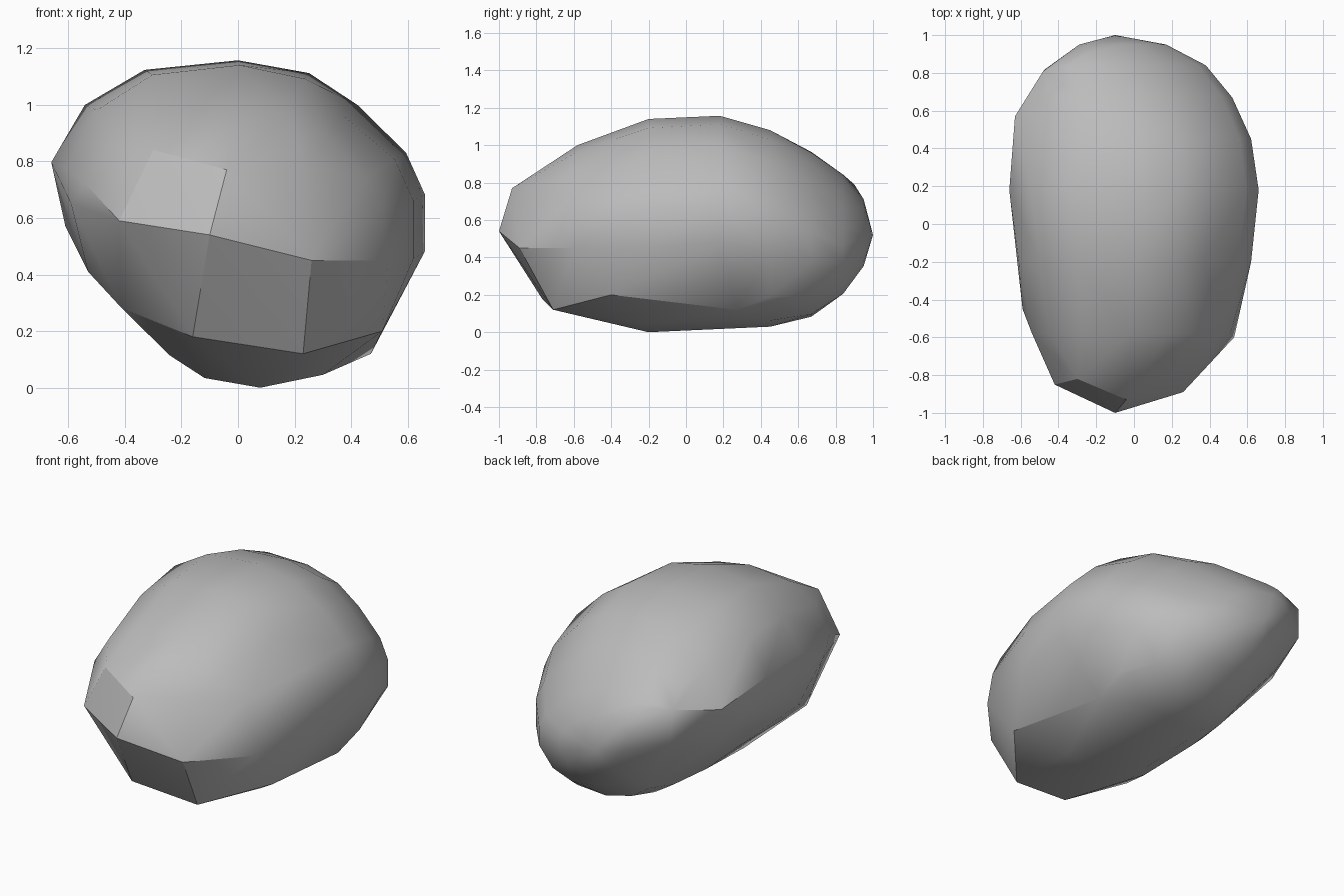
import bpy
import bmesh
import math
from mathutils import Vector

cube = bpy.data.objects.get("Cube")
if cube:
    bpy.data.objects.remove(cube, do_unlink=True)


def make_material(name, colour):
    mat = bpy.data.materials.new(name)
    mat.use_nodes = True
    mat.diffuse_color = colour
    bsdf = mat.node_tree.nodes["Principled BSDF"]
    bsdf.inputs["Base Color"].default_value = colour
    bsdf.inputs["Roughness"].default_value = 0.8
    return mat


# Cross-section of the stone as fractions of its width and height
section = [
    (0, .68), (.09, .86), (.25, .97), (.5, 1), (.69, .96), (.82, .86),
    (.95, .71), (1, .58), (1, .4), (.89, .17), (.74, .04), (.56, 0),
    (.4, .03), (.3, .1), (.1, .36),
]

# Stations along the stone: y, left limit, right limit, bottom, top, tilt
stations = [
    (-.58, -.54, .51, .13, 1.0, 0),
    (-.2, -.61, .62, 0, 1.14, 0),
    (.18, -.66, .66, .03, 1.157, 0),
    (.45, -.6, .62, .03, 1.08, .04),
    (.67, -.54, .52, .09, .96, .12),
    (.84, -.44, .38, .23, .81, .2),
    (.95, -.29, .17, .37, .69, .12),
]

# Corners of the broken front end
front_corners = [
    (-.1, -1, .54), (-.42, -.85, .59), (.26, -.89, .45), (.53, -.6, .45),
    (-.04, -.93, .77), (-.3, -.82, .84), (-.16, -.77, .18),
    (.23, -.71, .12), (-.59, -.45, .65), (-.41, -.55, .28),
    (.23, -.77, .78), (.51, -.4, .2),
]

# Knobs on the back rim and along both lower flanks, and the back tip
back_corners = [
    (-.63, .57, .74), (-.48, .81, .79), (-.47, .82, .6), (-.26, .9, .79),
    (-.61, .43, .57), (-.53, -.3, .41), (-.41, .1, .28),
    (.47, .27, .12), (.46, .5, .18), (-.1, 1, .52),
]

points = [Vector(p) for p in front_corners + back_corners]
for y, x_min, x_max, z_min, z_max, tilt in stations:
    for u, v in section:
        points.append(Vector((x_min + u * (x_max - x_min), y,
                              z_min + v * (z_max - z_min) + tilt * (.5 - u))))

# Wrap the sections and corners in one faceted shell
bm = bmesh.new()
for p in points:
    bm.verts.new(p)
bmesh.ops.convex_hull(bm, input=bm.verts[:])
loose = [v for v in bm.verts if not v.link_faces]
bmesh.ops.delete(bm, geom=loose, context='VERTS')


# Chip shallow hollows into the shell
def dent(centre, push, radius):
    centre, push = Vector(centre), Vector(push)
    for vert in bm.verts:
        distance = (vert.co - centre).length
        if distance < radius:
            vert.co += push * (1 - distance / radius)


dent((.42, -.2, .97), (-.03, 0, -.02), .25)
dent((.1, .18, .03), (0, 0, .02), .3)

# Join nearly flat triangles into broad facets
bmesh.ops.dissolve_limit(bm, angle_limit=math.radians(2),
                         verts=bm.verts[:], edges=bm.edges[:])
bmesh.ops.recalc_face_normals(bm, faces=bm.faces[:])
mesh = bpy.data.meshes.new("stone")
bm.to_mesh(mesh)
bm.free()

stone = bpy.data.objects.new("stone", mesh)
bpy.context.collection.objects.link(stone)
mesh.materials.append(make_material("stone grey", (.5, .5, .5, 1)))

# Soften the shallow edges and keep the broken ones sharp
bpy.ops.object.select_all(action='DESELECT')
stone.select_set(True)
bpy.context.view_layer.objects.active = stone
bpy.ops.object.shade_smooth_by_angle(angle=math.radians(28))
